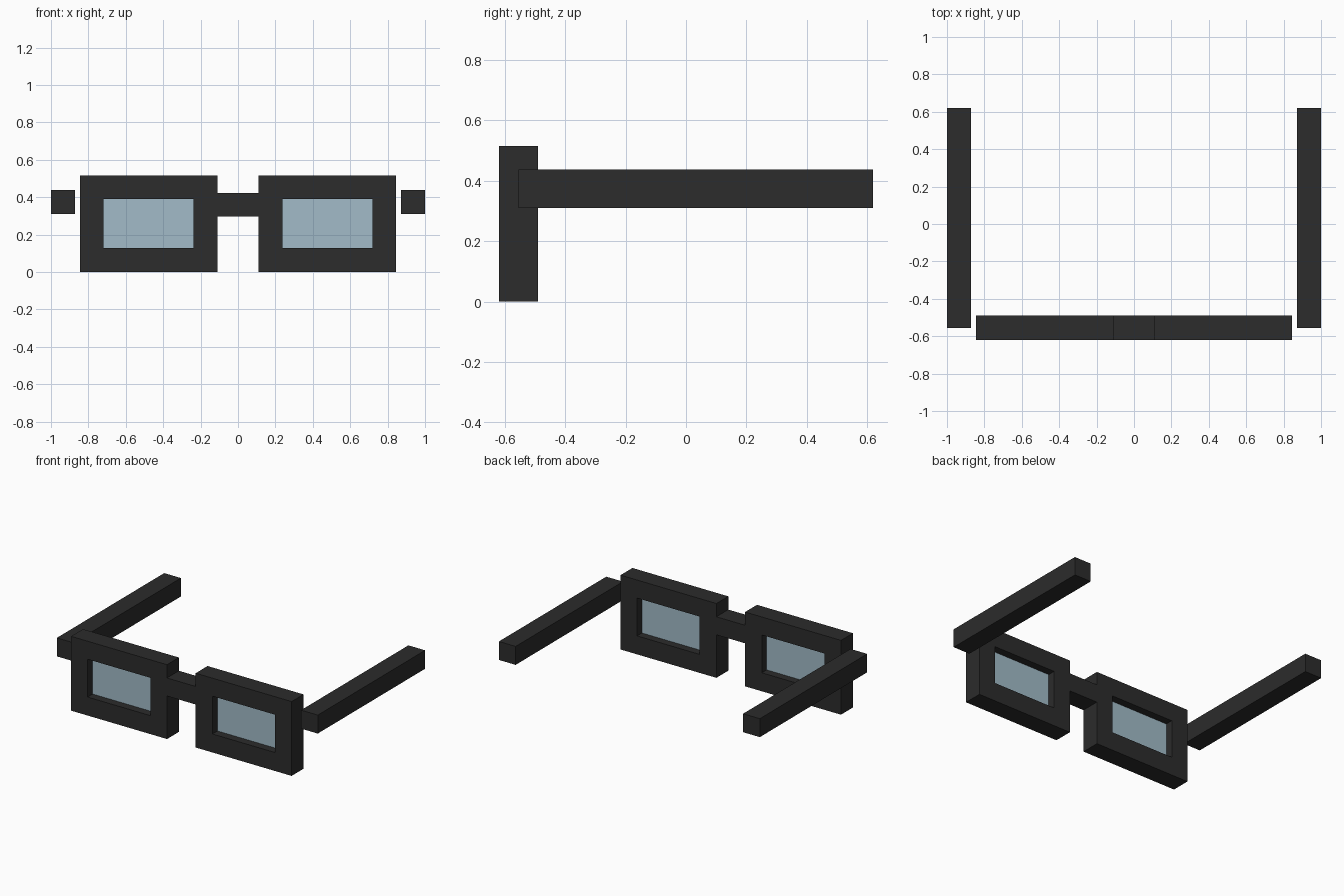
import bpy, bmesh

if "Cube" in bpy.data.objects:
    bpy.data.objects.remove(bpy.data.objects["Cube"])


def material(name, color):
    m = bpy.data.materials.new(name)
    m.diffuse_color = color
    m.use_nodes = True
    m.node_tree.nodes["Principled BSDF"].inputs["Base Color"].default_value = m.diffuse_color
    return m


BLACK = material("black_plastic", (0.025, 0.025, 0.025, 1))
GLASS = material("tinted_glass", (0.36, 0.5, 0.58, 0.6))


def finish(name, bm, mat):
    bmesh.ops.recalc_face_normals(bm, faces=bm.faces[:])
    mesh = bpy.data.meshes.new(name)
    bm.to_mesh(mesh)
    bm.free()
    mesh.materials.append(mat)
    ob = bpy.data.objects.new(name, mesh)
    bpy.context.collection.objects.link(ob)
    return ob


def box(name, x, y, z, mat):
    bm = bmesh.new()
    bmesh.ops.create_cube(bm, size=1)
    for v in bm.verts:
        v.co = [(a + b) / 2 + c * (b - a) for (a, b), c in zip((x, y, z), v.co)]
    return finish(name, bm, mat)


def rim(name, outer, inner, y0, y1, mat):
    # Rectangular ring in the xz plane, extruded along y
    def loop(x0, x1, z0, z1):
        return [(x0, z0), (x1, z0), (x1, z1), (x0, z1)]
    bm = bmesh.new()
    o, i = ([bm.verts.new((x, y0, z)) for x, z in loop(*r)] for r in (outer, inner))
    for k in range(4):
        n = (k + 1) % 4
        bm.faces.new((o[k], o[n], i[n], i[k]))
    res = bmesh.ops.extrude_face_region(bm, geom=bm.faces[:], use_keep_orig=True)
    for v in res["geom"]:
        if isinstance(v, bmesh.types.BMVert):
            v.co.y = y1
    return finish(name, bm, mat)


FRONT, BACK = -0.62, -0.49

for side, s in (("left", -1), ("right", 1)):
    def span(a, b):
        return tuple(sorted((s * a, s * b)))
    # Rim, lens and temple arm
    rim(side + "_rim", (*span(0.11, 0.845), 0, 0.515),
        (*span(0.238, 0.718), 0.128, 0.39), FRONT, BACK, BLACK)
    box(side + "_lens", span(0.238, 0.718), (-0.565, -0.543), (0.128, 0.39), GLASS)
    box(side + "_temple_arm", span(0.872, 1.0), (-0.555, 0.62), (0.31, 0.438), BLACK)

# Nose bridge
box("nose_bridge", (-0.11, 0.11), (FRONT, BACK), (0.298, 0.423), BLACK)
